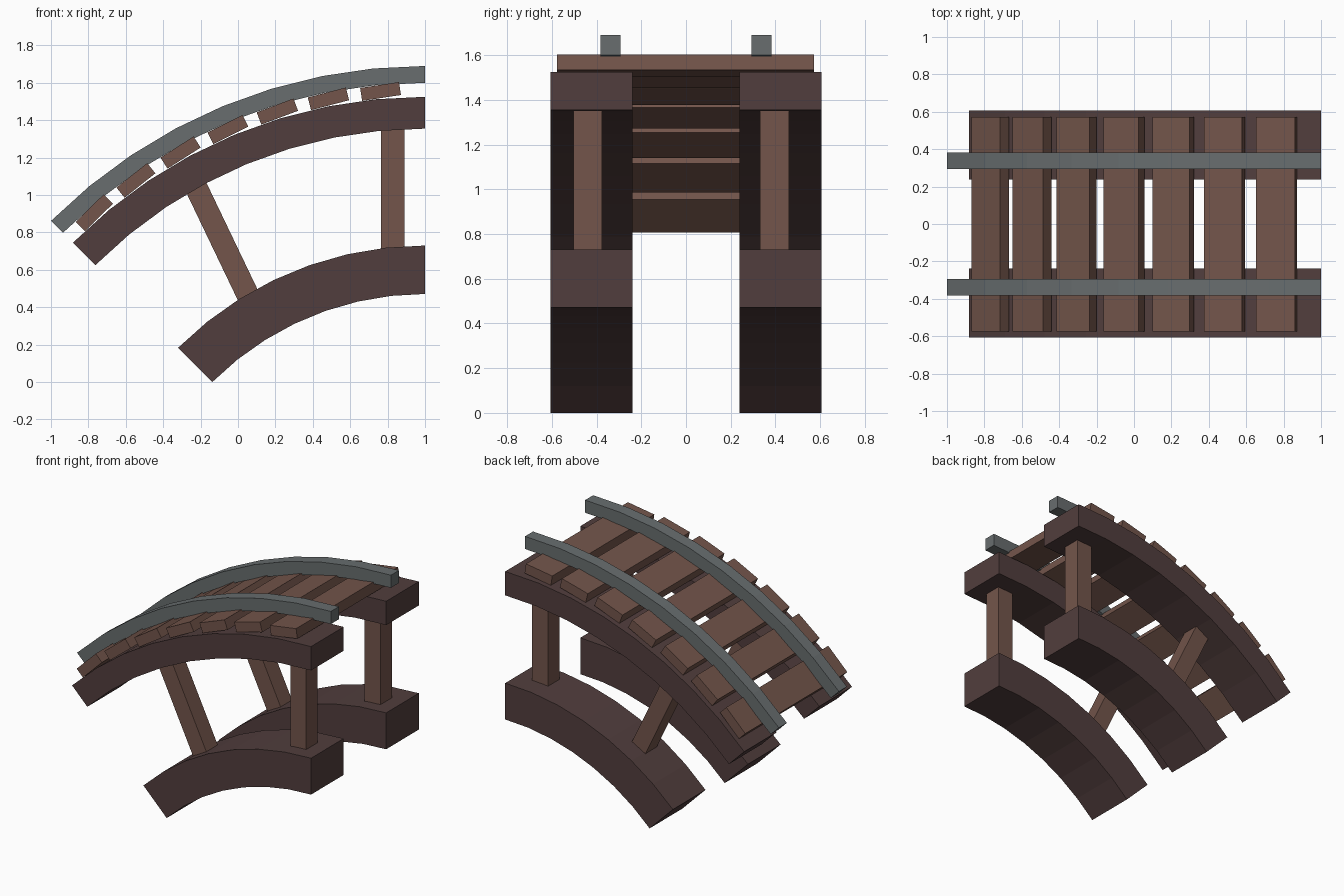
import bpy
import bmesh
from math import sin, cos, radians
from mathutils import Matrix

if "Cube" in bpy.data.objects:
    bpy.data.objects.remove(bpy.data.objects["Cube"], do_unlink=True)

# Common centre of all the arcs
CX, CZ = 1.0, -1.138
SWEEP = radians(45)


def material(name, rgb):
    mat = bpy.data.materials.new(name)
    mat.use_nodes = True
    mat.diffuse_color = (*rgb, 1)
    mat.node_tree.nodes["Principled BSDF"].inputs["Base Color"].default_value = (*rgb, 1)
    return mat


plank_brown = material("plank brown", (0.172, 0.091, 0.070))
beam_brown = material("dark beam brown", (0.083, 0.048, 0.047))
rail_grey = material("rail grey", (0.138, 0.154, 0.158))


def add_object(name, bm, mat):
    bmesh.ops.recalc_face_normals(bm, faces=bm.faces)
    mesh = bpy.data.meshes.new(name)
    bm.to_mesh(mesh)
    bm.free()
    mesh.materials.append(mat)
    obj = bpy.data.objects.new(name, mesh)
    bpy.context.collection.objects.link(obj)
    return obj


def arc_beam(name, inner, outer, y, width, segments, mat):
    """Rectangular section swept along the arc, closed at both ends."""
    bm = bmesh.new()
    rings = []
    for i in range(segments + 1):
        a = SWEEP * i / segments
        section = [(inner, -1), (outer, -1), (outer, 1), (inner, 1)]
        rings.append([bm.verts.new((CX - r * sin(a), y + s * width / 2, CZ + r * cos(a)))
                      for r, s in section])
    for a, b in zip(rings, rings[1:]):
        for k in range(4):
            n = (k + 1) % 4
            bm.faces.new((a[k], a[n], b[n], b[k]))
    bm.faces.new(rings[0])
    bm.faces.new(rings[-1])
    return add_object(name, bm, mat)


def box(name, centre, size, tilt, mat):
    """Box leaned towards -x by the tilt angle."""
    bm = bmesh.new()
    bmesh.ops.create_cube(bm, size=1)
    place = (Matrix.Translation(centre) @ Matrix.Rotation(-tilt, 4, 'Y')
             @ Matrix.Diagonal((*size, 1)))
    bmesh.ops.transform(bm, matrix=place, verts=bm.verts)
    return add_object(name, bm, mat)


# Rails, deck beams, lower arches and posts on both sides
for side, label in ((1, "back"), (-1, "front")):
    arc_beam(label + "_rail", 2.738, 2.828, side * 0.338, 0.09, 8, rail_grey)
    arc_beam(label + "_deck_beam", 2.493, 2.663, side * 0.4225, 0.367, 8, beam_brown)
    arc_beam(label + "_lower_arch", 1.609, 1.868, side * 0.4225, 0.367, 7, beam_brown)
    post_y = side * 0.418 - 0.022
    box(label + "_upright_post", (0.828, post_y, 1.04), (0.125, 0.128, 0.68), 0, plank_brown)
    box(label + "_leaning_post", (-0.088, post_y, 0.758), (0.12, 0.128, 0.69),
        radians(25.6), plank_brown)

# Deck planks, each tipped slightly beyond the arc's tangent
for i in range(7):
    a = radians(5.05 + 5.97 * i)
    centre = (CX - 2.702 * sin(a), -0.002, CZ + 2.702 * cos(a))
    box(f"deck_plank_{i + 1}", centre, (0.21, 1.148, 0.07), a + radians(3.6), plank_brown)
